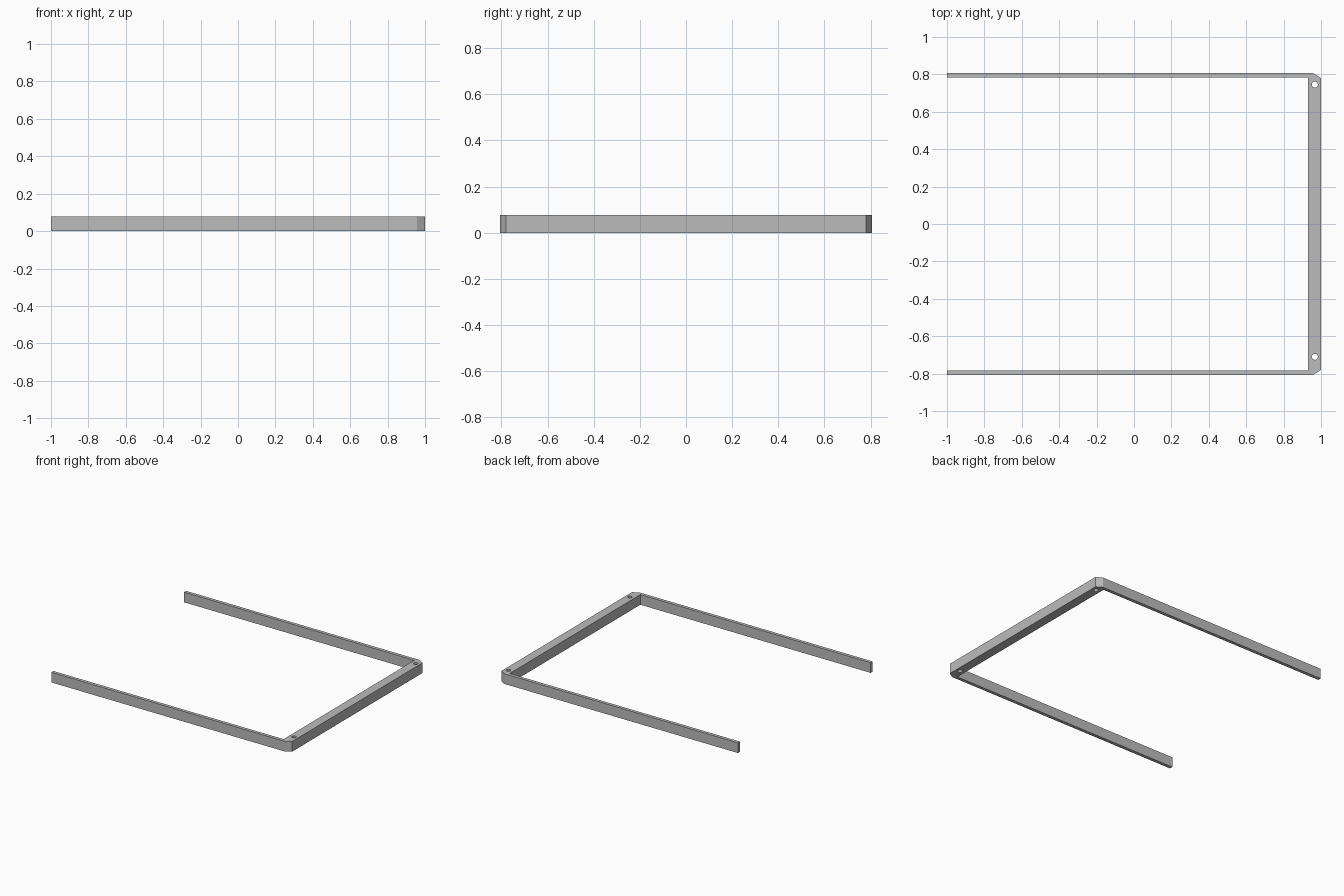
import bpy
import bmesh

cube = bpy.data.objects.get("Cube")
if cube:
    bpy.data.objects.remove(cube, do_unlink=True)

HEIGHT = 0.077
OUTER_Y, INNER_Y = 0.807, 0.782
BAR_X = 0.93

grey = bpy.data.materials.new("plain_grey")
grey.use_nodes = True
grey.diffuse_color = (0.5, 0.5, 0.5, 1)
grey.node_tree.nodes["Principled BSDF"].inputs["Base Color"].default_value = (0.5, 0.5, 0.5, 1)

# U-shaped frame: one half of the outline, mirrored across y
half = [(BAR_X, INNER_Y), (-1, INNER_Y), (-1, OUTER_Y), (0.957, OUTER_Y), (1, 0.78)]
outline = half + [(x, -y) for x, y in reversed(half)]

bm = bmesh.new()
base = bm.faces.new([bm.verts.new((x, y, 0)) for x, y in outline])
top = bmesh.ops.extrude_face_region(bm, geom=[base])["geom"]
bmesh.ops.translate(bm, vec=(0, 0, HEIGHT),
                    verts=[v for v in top if isinstance(v, bmesh.types.BMVert)])
bmesh.ops.recalc_face_normals(bm, faces=bm.faces)
mesh = bpy.data.meshes.new("u_frame")
bm.to_mesh(mesh)
bm.free()
mesh.materials.append(grey)
frame = bpy.data.objects.new("u_frame", mesh)
bpy.context.collection.objects.link(frame)

# Screw holes through the cross bar
for y in (0.745, -0.71):
    bpy.ops.mesh.primitive_cylinder_add(vertices=32, radius=0.016, depth=0.3,
                                        location=(0.967, y, HEIGHT / 2))
    cutter = bpy.context.object
    cutter.name = "hole_cutter"
    cutter.hide_render = True
    cutter.data.materials.append(grey)
    hole = frame.modifiers.new("screw_hole", "BOOLEAN")
    hole.operation = "DIFFERENCE"
    hole.solver = "EXACT"
    hole.object = cutter
    bpy.ops.object.select_all(action="DESELECT")
    bpy.context.view_layer.objects.active = frame
    frame.select_set(True)
    bpy.ops.object.modifier_apply(modifier=hole.name)
    bpy.data.objects.remove(cutter, do_unlink=True)

bpy.ops.object.shade_smooth_by_angle(angle=0.5)
